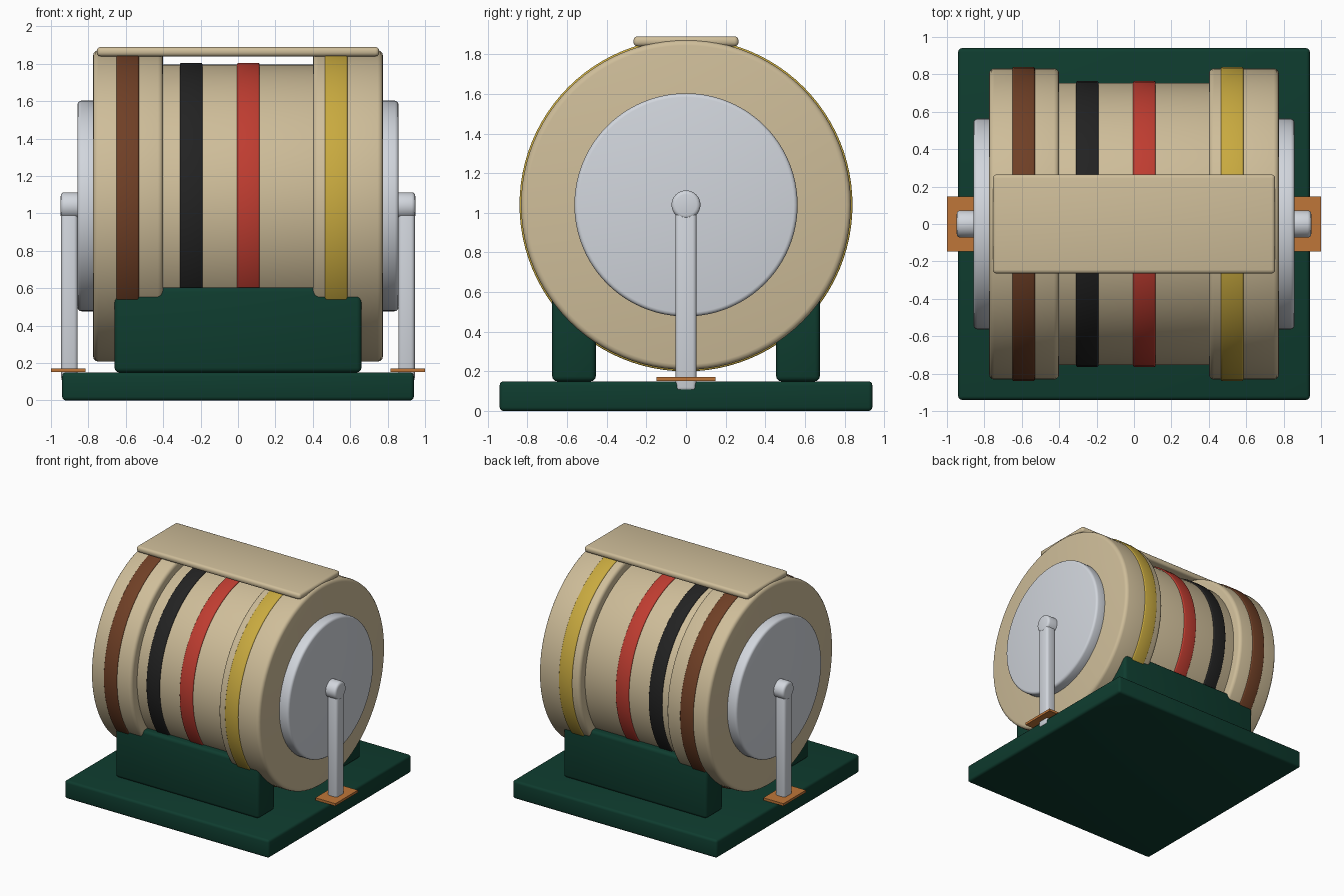
import bpy, math

cube = bpy.data.objects.get("Cube")
if cube:
    bpy.data.objects.remove(cube, do_unlink=True)


def material(name, rgb):
    m = bpy.data.materials.new(name)
    m.use_nodes = True
    m.diffuse_color = (*rgb, 1)
    bsdf = next(n for n in m.node_tree.nodes if n.type == 'BSDF_PRINCIPLED')
    bsdf.inputs["Base Color"].default_value = (*rgb, 1)
    return m


tan = material("tan ceramic", (0.62, 0.51, 0.32))
green = material("dark green", (0.0045, 0.045, 0.028))
silver = material("silver metal", (0.64, 0.67, 0.72))
copper = material("copper", (0.52, 0.18, 0.04))
brown = material("brown paint", (0.16, 0.05, 0.019))
black = material("black paint", (0.016, 0.016, 0.016))
red = material("red paint", (0.52, 0.046, 0.03))
gold = material("gold paint", (0.58, 0.40, 0.05))

AXIS_Z = 1.04  # height of the drum axis


def finish(name, mat, bevel):
    """Name, colour, round the edges and smooth the active object."""
    ob = bpy.context.object
    ob.name = ob.data.name = name
    ob.data.materials.append(mat)
    if bevel:
        mod = ob.modifiers.new("Rounded edges", 'BEVEL')
        mod.width = bevel
        mod.segments = 3
        mod.limit_method = 'ANGLE'
        mod.angle_limit = math.radians(40)
        bpy.ops.object.modifier_apply(modifier=mod.name)
    bpy.ops.object.shade_smooth_by_angle(angle=math.radians(35))
    return ob


def box(name, mat, x, y, z, bevel=0.02):
    """Box between (low, high) pairs on each axis."""
    spans = (x, y, z)
    bpy.ops.mesh.primitive_cube_add(size=1, location=[(a + b) / 2 for a, b in spans])
    bpy.context.object.scale = [b - a for a, b in spans]
    bpy.ops.object.transform_apply(location=False, rotation=False, scale=True)
    return finish(name, mat, bevel)


def drum(name, mat, x0, x1, radius, bevel=0.02, sides=96):
    """Cylinder along x, centred on the drum axis."""
    bpy.ops.mesh.primitive_cylinder_add(
        vertices=sides, radius=radius, depth=x1 - x0,
        location=((x0 + x1) / 2, 0, AXIS_Z), rotation=(0, math.pi / 2, 0))
    bpy.ops.object.transform_apply(location=False, rotation=True, scale=False)
    return finish(name, mat, bevel)


# Base and the two cradle blocks
box("base_board", green, (-0.94, 0.94), (-0.94, 0.94), (0, 0.15))
box("front_cradle", green, (-0.66, 0.66), (-0.675, -0.455), (0.15, 0.605), 0.025)
box("back_cradle", green, (-0.66, 0.66), (0.455, 0.675), (0.15, 0.605), 0.025)

# Drum body
drum("body_middle", tan, -0.42, 0.42, 0.755, 0.01)

# Painted rings
for name, mat, x, r in (("brown_band", brown, -0.59, 0.84),
                        ("black_band", black, -0.25, 0.765),
                        ("red_band", red, 0.055, 0.765),
                        ("gold_band", gold, 0.525, 0.84)):
    drum(name, mat, x - 0.06, x + 0.06, r, 0.009)

# Plate on top
box("top_plate", tan, (-0.755, 0.755), (-0.265, 0.265), (1.84, 1.89))

# Drum ends, metal discs, leads and solder pads
for side, s in (("left", 1), ("right", -1)):
    def span(a, b):
        return tuple(sorted((s * a, s * b)))
    drum(side + "_end_bulge", tan, *span(0.40, 0.775), 0.832, 0.028)
    drum(side + "_end_disc", silver, *span(0.74, 0.858), 0.563, 0.02)
    drum(side + "_lead_elbow", silver, *span(0.80, 0.948), 0.073, 0.02, 32)
    box(side + "_lead_leg", silver, span(0.857, 0.945), (-0.053, 0.053), (0.10, 1.04))
    box(side + "_solder_pad", copper, span(0.815, 1.0), (-0.148, 0.148), (0.152, 0.172), 0)
